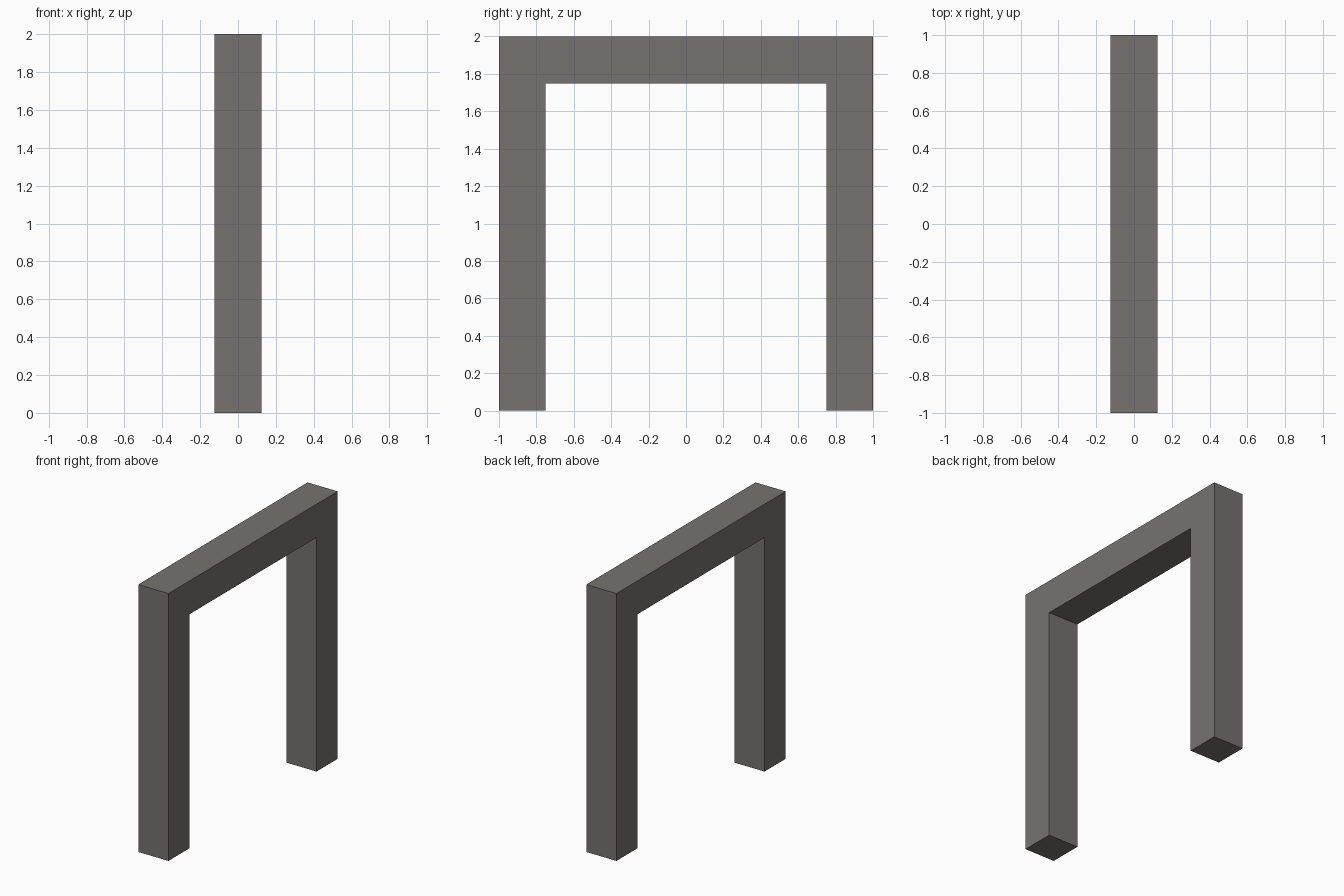
import bpy, bmesh

if "Cube" in bpy.data.objects:
    bpy.data.objects.remove(bpy.data.objects["Cube"])

HALF_SPAN, HEIGHT, THICK = 1.0, 2.0, 0.25

stone = bpy.data.materials.new("warm_grey")
stone.diffuse_color = (0.185, 0.168, 0.163, 1.0)
stone.use_nodes = True
stone.node_tree.nodes["Principled BSDF"].inputs["Base Color"].default_value = stone.diffuse_color

# Arch outline in the YZ plane: two square posts joined by a lintel
inner, under = HALF_SPAN - THICK, HEIGHT - THICK
half = [(HALF_SPAN, HEIGHT), (HALF_SPAN, 0), (inner, 0), (inner, under)]
outline = half + [(-y, z) for y, z in reversed(half)]

bm = bmesh.new()
face = bm.faces.new([bm.verts.new((-THICK / 2, y, z)) for y, z in outline])

# Extrude the outline to the depth of the frame
res = bmesh.ops.extrude_face_region(bm, geom=[face], use_keep_orig=True)
moved = [g for g in res["geom"] if isinstance(g, bmesh.types.BMVert)]
bmesh.ops.translate(bm, verts=moved, vec=(THICK, 0, 0))
bmesh.ops.recalc_face_normals(bm, faces=bm.faces[:])

mesh = bpy.data.meshes.new("door_frame")
bm.to_mesh(mesh)
bm.free()
mesh.materials.append(stone)
bpy.context.collection.objects.link(bpy.data.objects.new("door_frame", mesh))
